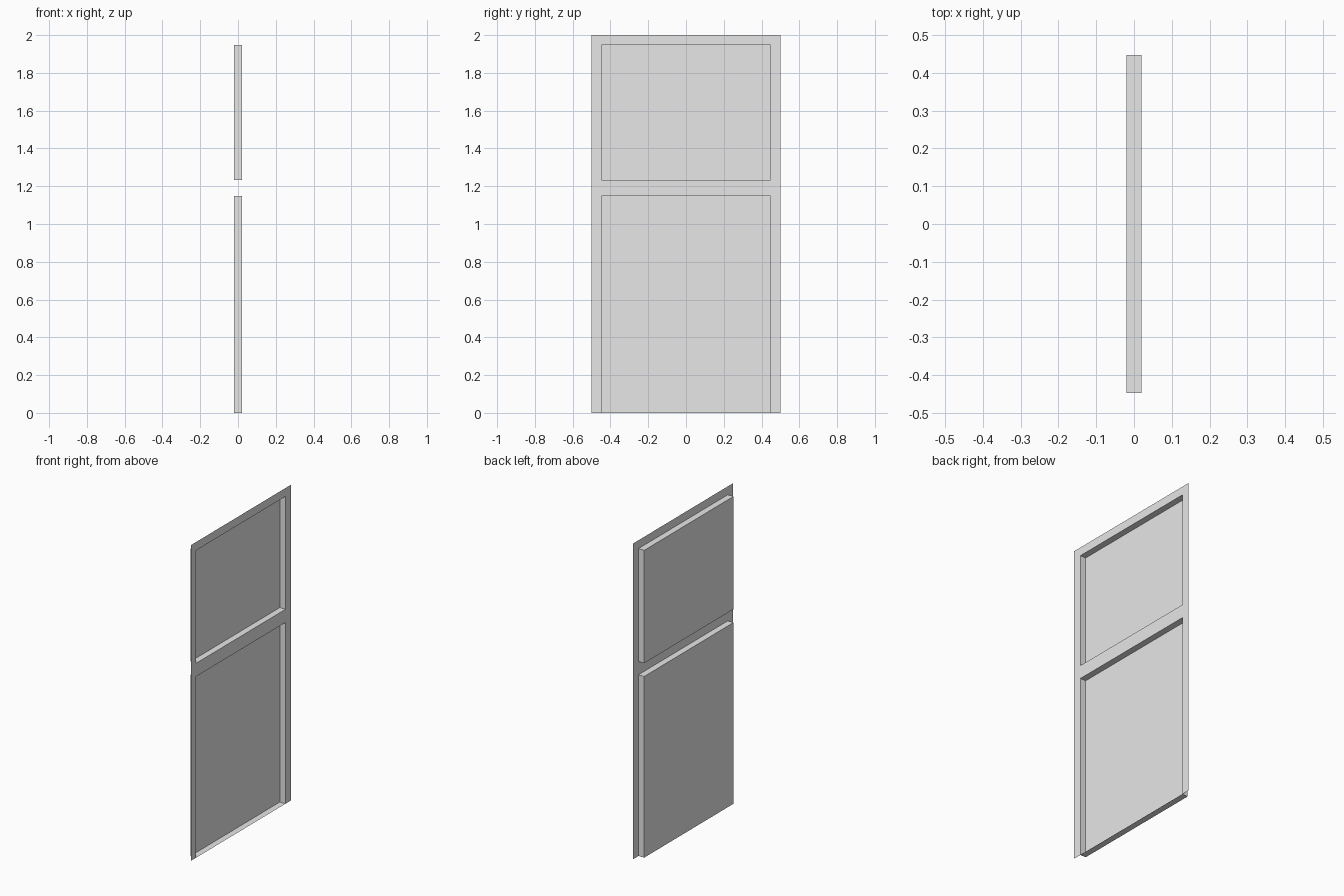
import bpy
import bmesh

cube = bpy.data.objects.get("Cube")
if cube:
    bpy.data.objects.remove(cube, do_unlink=True)

# Single plain grey
grey = bpy.data.materials.new("light_grey")
grey.use_nodes = True
colour = (0.8, 0.8, 0.8, 1.0)
grey.diffuse_color = colour
grey.node_tree.nodes["Principled BSDF"].inputs["Base Color"].default_value = colour

FRONT_X, BACK_X = 0.02, -0.02
HALF_W, HALF_OPEN, HEIGHT = 0.5, 0.447, 2.0
LOWER = (0.0, 1.148)
UPPER = (1.232, 1.947)


def finish(name, bm):
    mesh = bpy.data.meshes.new(name)
    bm.to_mesh(mesh)
    bm.free()
    mesh.materials.append(grey)
    obj = bpy.data.objects.new(name, mesh)
    bpy.context.collection.objects.link(obj)


def sheet(bm, x, y0, y1, z0, z1):
    """Flat rectangle facing +x."""
    corners = ((y0, z0), (y1, z0), (y1, z1), (y0, z1))
    return bm.faces.new([bm.verts.new((x, y, z)) for y, z in corners])


# Thin face frame: two stiles and two rails, open at the foot
bm = bmesh.new()
for side in (-1, 1):
    y0, y1 = sorted((side * HALF_OPEN, side * HALF_W))
    sheet(bm, FRONT_X, y0, y1, 0, HEIGHT)
for z0, z1 in ((LOWER[1], UPPER[0]), (UPPER[1], HEIGHT)):
    sheet(bm, FRONT_X, -HALF_OPEN, HALF_OPEN, z0, z1)
finish("face_frame", bm)


# Recessed panels: shallow trays, open towards +x
def tray(name, z0, z1):
    bm = bmesh.new()
    back = sheet(bm, BACK_X, -HALF_OPEN, HALF_OPEN, z0, z1)
    rim = bmesh.ops.extrude_edge_only(bm, edges=list(back.edges))
    verts = [v for v in rim["geom"] if isinstance(v, bmesh.types.BMVert)]
    bmesh.ops.translate(bm, verts=verts, vec=(FRONT_X - BACK_X, 0, 0))
    # Keep every wall facing into the recess
    centre = back.calc_center_median()
    centre.x = 0
    bm.normal_update()
    for face in bm.faces:
        if face.normal.dot(centre - face.calc_center_median()) < 0:
            face.normal_flip()
    finish(name, bm)


tray("lower_panel", *LOWER)
tray("upper_panel", *UPPER)
